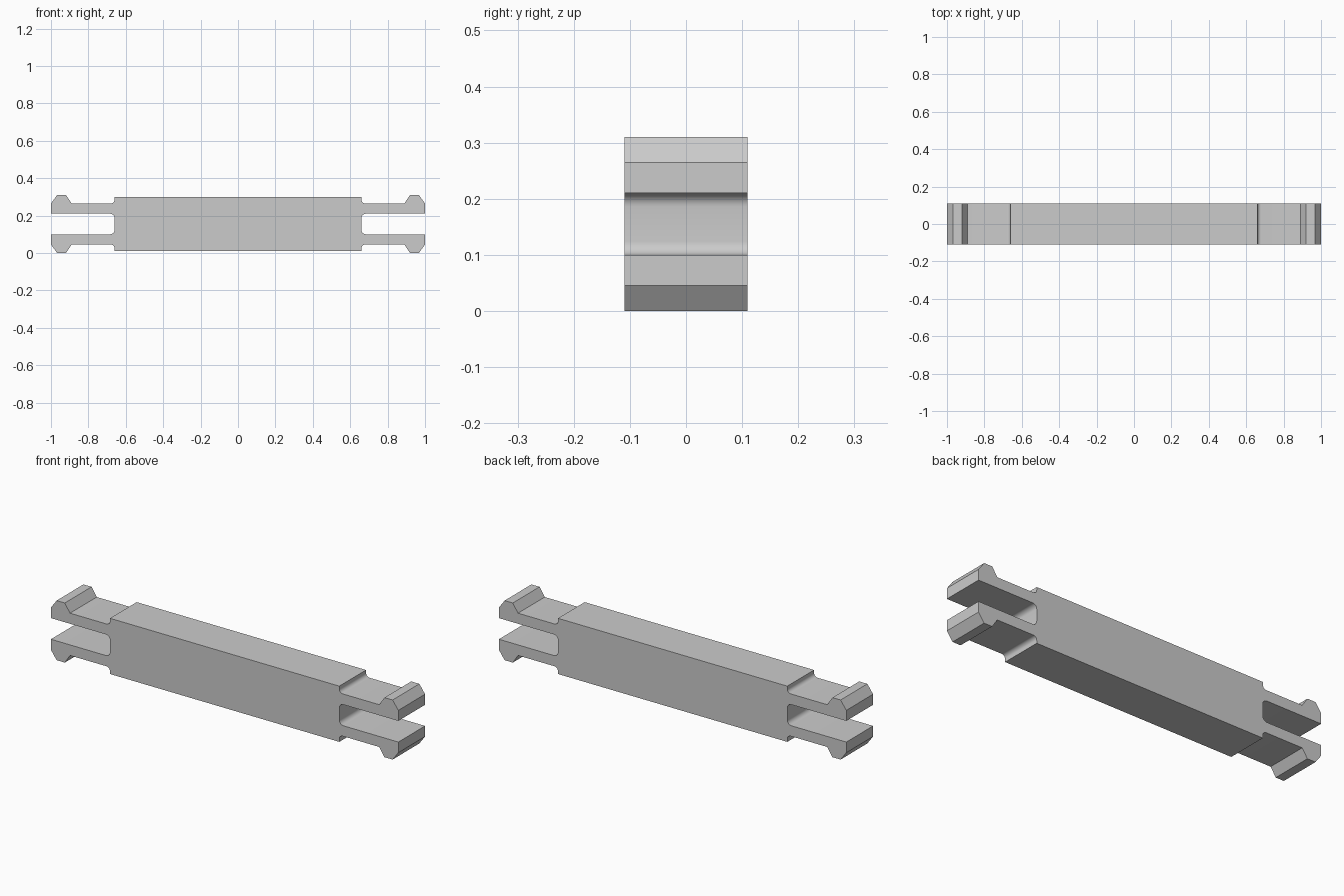
import bpy, bmesh, math

old = bpy.data.objects.get("Cube")
if old:
    bpy.data.objects.remove(old, do_unlink=True)

MID = 0.155          # height of the symmetry plane
HALF_DEPTH = 0.11

grey = bpy.data.materials.new("plain_grey")
grey.use_nodes = True
colour = (0.6, 0.6, 0.6, 1)
grey.diffuse_color = colour
grey.node_tree.nodes["Principled BSDF"].inputs["Base Color"].default_value = colour


def arc(cx, cz, r, start, end, steps=8):
    """Points of a fillet, angles in degrees."""
    angles = [math.radians(start + (end - start) * i / steps) for i in range(steps + 1)]
    return [(cx + r * math.cos(a), cz + r * math.sin(a)) for a in angles]


# Upper right quarter of the outline, from the slot floor round the hook to the body top
quarter = arc(0.684, 0.031, 0.024, 180, 90)                   # slot corner
quarter += [(1, 0.055), (1, 0.11), (0.967, 0.155), (0.92, 0.155), (0.89, 0.11)]
quarter += arc(0.68, 0.13, 0.02, 270, 180)                    # shoulder fillet
quarter += [(0.66, 0.145)]

# Mirror the quarter into the full outline
upper = quarter + [(-x, z) for x, z in reversed(quarter)]
outline = upper + [(x, -z) for x, z in reversed(upper)]

# Extrude the outline through the depth
bm = bmesh.new()
face = bm.faces.new([bm.verts.new((x, -HALF_DEPTH, z + MID)) for x, z in outline])
extruded = bmesh.ops.extrude_face_region(bm, geom=[face])["geom"]
bmesh.ops.translate(bm, vec=(0, 2 * HALF_DEPTH, 0),
                    verts=[v for v in extruded if isinstance(v, bmesh.types.BMVert)])
bmesh.ops.recalc_face_normals(bm, faces=bm.faces)
mesh = bpy.data.meshes.new("double_ended_clip")
bm.to_mesh(mesh)
bm.free()
mesh.materials.append(grey)

clip = bpy.data.objects.new("double_ended_clip", mesh)
bpy.context.collection.objects.link(clip)
bpy.ops.object.select_all(action="DESELECT")
clip.select_set(True)
bpy.context.view_layer.objects.active = clip
bpy.ops.object.shade_smooth_by_angle(angle=math.radians(30))
